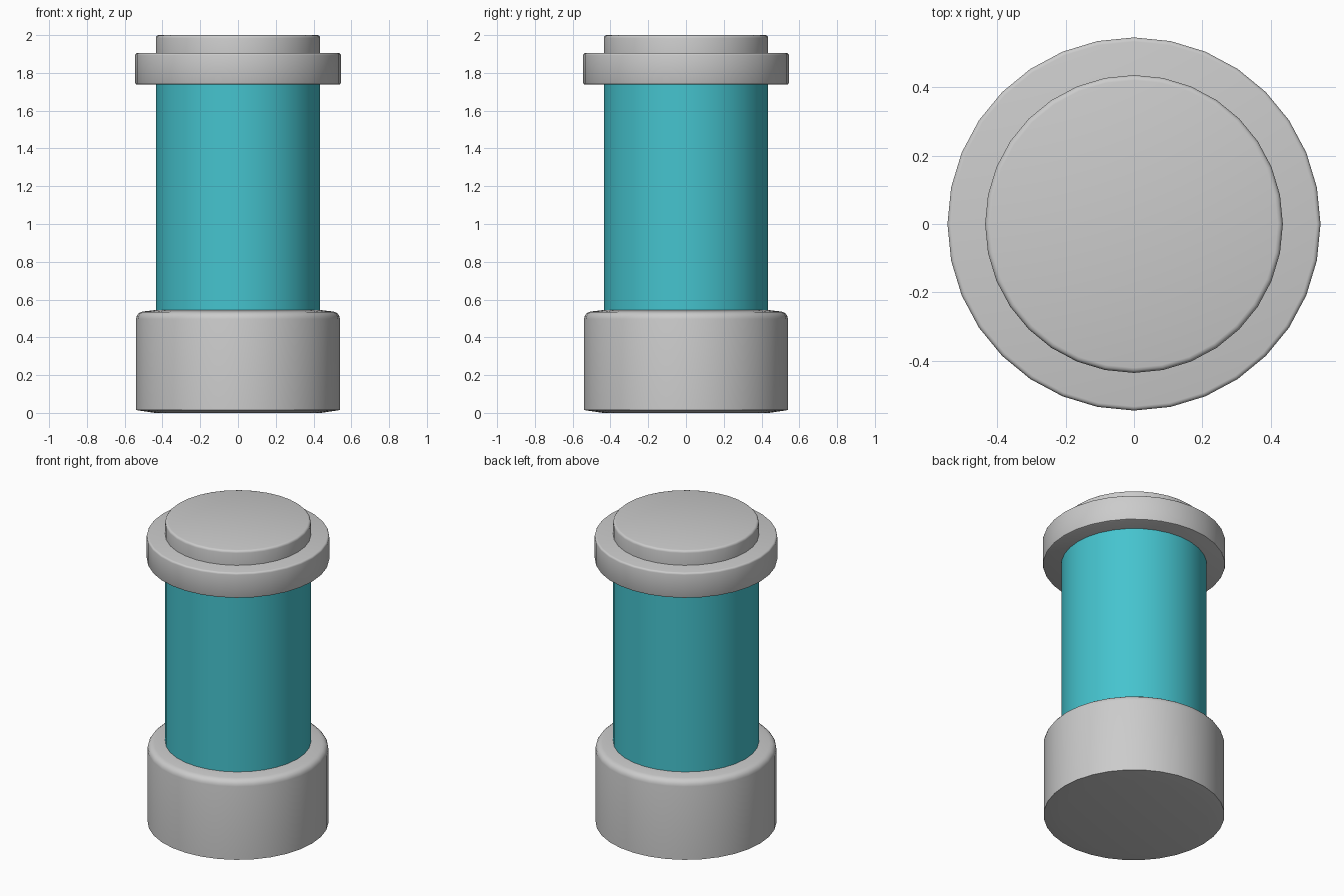
import bpy, bmesh, math

if "Cube" in bpy.data.objects:
    bpy.data.objects.remove(bpy.data.objects["Cube"])

SIDES = 32

def lathe(name, profile, color=None):
    """Spin a list of (radius, height) points around z; close on the axis with caps."""
    bm = bmesh.new()
    rings = []
    for r, z in profile:
        rings.append([bm.verts.new((r * math.cos(2 * math.pi * i / SIDES),
                                    r * math.sin(2 * math.pi * i / SIDES), z))
                      for i in range(SIDES)])
    for low, high in zip(rings, rings[1:]):
        for i in range(SIDES):
            j = (i + 1) % SIDES
            bm.faces.new((low[i], low[j], high[j], high[i]))
    bm.faces.new(rings[0][::-1])
    bm.faces.new(rings[-1])
    mesh = bpy.data.meshes.new(name)
    bm.to_mesh(mesh)
    bm.free()
    obj = bpy.data.objects.new(name, mesh)
    bpy.context.collection.objects.link(obj)
    if color:
        mat = bpy.data.materials.new(name + "_color")
        mat.diffuse_color = color
        mat.use_nodes = True
        mat.node_tree.nodes["Principled BSDF"].inputs["Base Color"].default_value = mat.diffuse_color
        mesh.materials.append(mat)
    bpy.ops.object.select_all(action='DESELECT')
    obj.select_set(True)
    bpy.context.view_layer.objects.active = obj
    bpy.ops.object.shade_smooth_by_angle(angle=math.radians(35))
    return obj

def rounded(r, z, b, steps=4):
    """Quarter-round edge ending at radius r - b, height z."""
    return [(r - b + b * math.cos(math.pi / 2 * k / steps),
             z - b + b * math.sin(math.pi / 2 * k / steps)) for k in range(steps + 1)]

# Base with shallow tapered underside and rounded shoulder
lathe("base", [(0.44, 0), (0.54, 0.015)] + rounded(0.54, 0.537, 0.04) + [(0.435, 0.545)])

# Coloured tube
lathe("tube", [(0.435, 0.53), (0.435, 1.75)], (0.06, 0.55, 0.62, 1))

# Collar ring with softened edges
lathe("collar", [(0.535, 1.738), (0.542, 1.741), (0.545, 1.748)] + rounded(0.545, 1.905, 0.012, 3))

# Top cap
lathe("cap", [(0.435, 1.9)] + rounded(0.435, 2.0, 0.015, 3))
